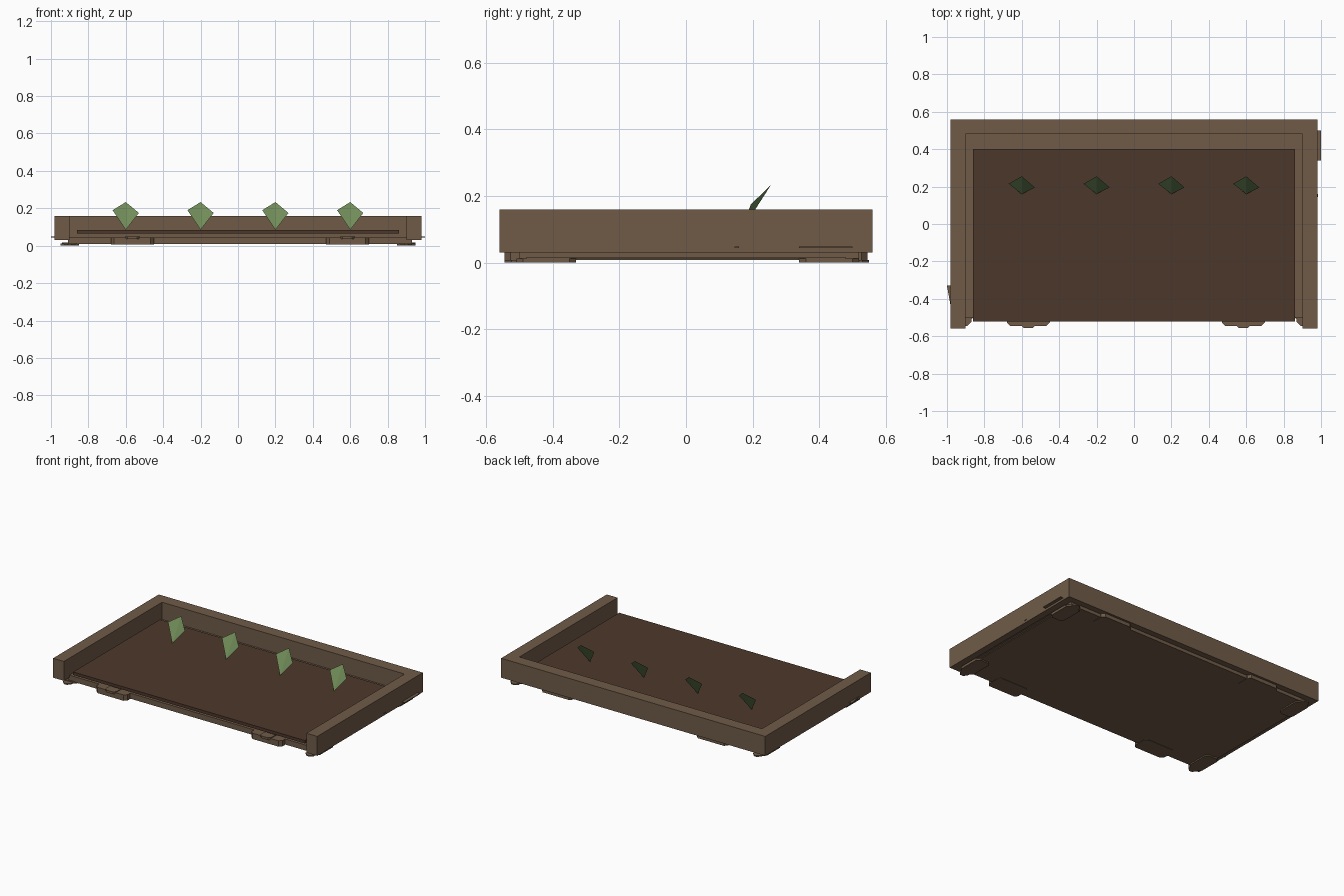
import bpy

if "Cube" in bpy.data.objects:
    bpy.data.objects.remove(bpy.data.objects["Cube"])


def material(name, rgb):
    m = bpy.data.materials.new(name)
    m.diffuse_color = (*rgb, 1)
    m.use_nodes = True
    m.node_tree.nodes["Principled BSDF"].inputs["Base Color"].default_value = m.diffuse_color
    return m


WOOD = material("wood brown", (0.162, 0.105, 0.064))
SOIL = material("soil brown", (0.073, 0.039, 0.024))
LEAF = material("leaf green", (0.162, 0.26, 0.098))


def mesh(name, verts, faces, mat):
    me = bpy.data.meshes.new(name)
    me.from_pydata(verts, [], faces)
    me.materials.append(mat)
    ob = bpy.data.objects.new(name, me)
    bpy.context.collection.objects.link(ob)
    return ob


def prism(name, outline, z0, z1, mat):
    """Extrude a counter-clockwise plan outline from z0 to z1."""
    n = len(outline)
    verts = [(x, y, z) for z in (z0, z1) for x, y in outline]
    faces = [tuple(range(n - 1, -1, -1)), tuple(range(n, 2 * n))]
    faces += [(i, (i + 1) % n, n + (i + 1) % n, n + i) for i in range(n)]
    return mesh(name, verts, faces, mat)


def slab(name, x0, x1, y0, y1, z0, z1, mat):
    return prism(name, [(x0, y0), (x1, y0), (x1, y1), (x0, y1)], z0, z1, mat)


def pad(name, cx, cy, hx, hy, c, z0, z1):
    """Slab with chamfered corners."""
    pts = [(-hx + c, -hy), (hx - c, -hy), (hx, -hy + c), (hx, hy - c),
           (hx - c, hy), (-hx + c, hy), (-hx, hy - c), (-hx, -hy + c)]
    return prism(name, [(cx + x, cy + y) for x, y in pts], z0, z1, WOOD)


# U-shaped frame, open at the front
prism("frame", [(-.98, -.56), (-.90, -.56), (-.90, .48), (.90, .48),
                (.90, -.56), (.98, -.56), (.98, .56), (-.98, .56)],
      .03, .16, WOOD)

# Base board and thin skirt under the frame
slab("base_board", -.90, .90, -.50, .48, .008, .045, WOOD)
slab("base_skirt", -.91, .93, -.50, .52, .008, .03, WOOD)
slab("skirt_lip", -.94, .95, -.48, .48, .012, .017, WOOD)

# Soil layer
slab("soil", -.86, .86, -.52, .40, .065, .085, SOIL)

# Low feet: front, back and sides
for x in (-.565, .585):
    pad("front_foot", x, -.485, .115, .06, .018, .006, .045)
    pad("front_foot_tip", x, -.50, .04, .055, .015, .035, .05)
    pad("back_foot", x, .485, .115, .06, .018, .006, .03)
for x in (-.90, .90):
    for y in (-.42, .43):
        pad("side_foot", x, y, .05, .09, .02, 0, .012)
        pad("corner_foot", x, y + (.045 if y > 0 else -.05), .03, .075, .02, 0, .008)

# Small splinter tabs poking through the side boards
slab("right_tab", .90, 1.0, .34, .50, .044, .049, WOOD)
slab("right_small_tab", .95, .985, .145, .16, .044, .048, WOOD)
prism("left_tab", [(-1.0, -.33), (-.98, -.44), (-.92, -.44), (-.92, -.33)],
      .044, .049, WOOD)

# Row of leaning folded sprouts
for x in (-.6, -.2, .2, .6):
    mesh("sprout", [(x, .16, .085), (x + .07, .195, .175),
                    (x, .255, .233), (x - .07, .215, .19)],
         [(0, 1, 2), (0, 2, 3)], LEAF)
